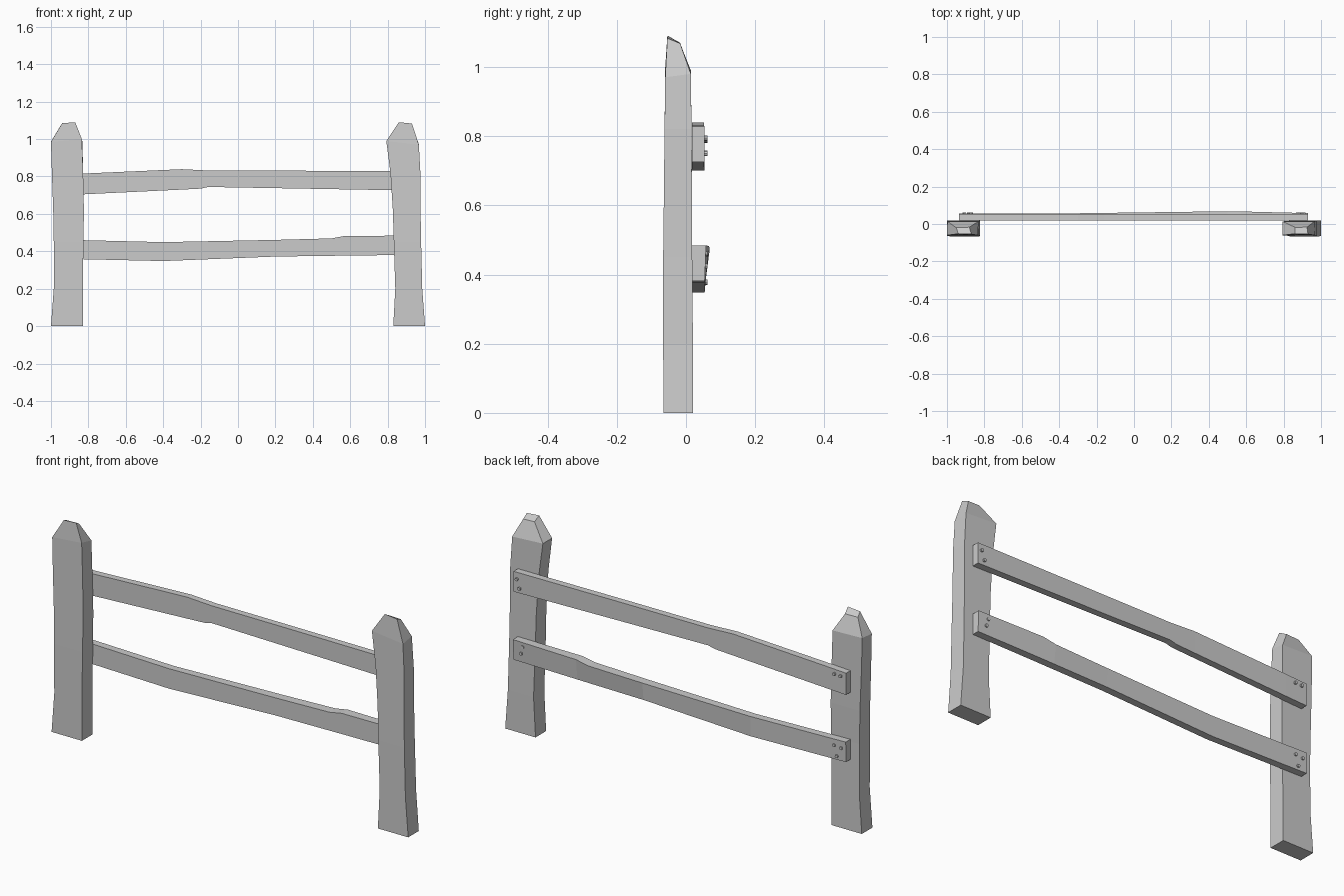
import bpy
import bmesh
from mathutils import Matrix, Vector


def loft(name, rings):
    """Skin a chain of four-cornered rings and cap both ends."""
    bm = bmesh.new()
    loops = [[bm.verts.new(p) for p in ring] for ring in rings]
    for a, b in zip(loops, loops[1:]):
        for i in range(4):
            j = (i + 1) % 4
            bm.faces.new((a[i], a[j], b[j], b[i]))
    bm.faces.new(loops[0][::-1])
    bm.faces.new(loops[-1])
    bmesh.ops.recalc_face_normals(bm, faces=bm.faces)
    finish(name, bm)


def finish(name, bm):
    mesh = bpy.data.meshes.new(name)
    bm.to_mesh(mesh)
    bm.free()
    bpy.context.collection.objects.link(bpy.data.objects.new(name, mesh))


def post(name, sections, shoulder, crown):
    # sections: height, left x, right x, front y, back y
    rings = [[(l, f, z), (r, f, z), (r, b, z), (l, b, z)] for z, l, r, f, b in sections]
    # the hewn top slopes down towards the back
    rings += [shoulder, crown]
    loft(name, rings)


def rail(name, sections):
    # sections: x, bottom z, top z, back y at bottom, back y at top
    loft(name, [[(x, 0.018, lo), (x, yb, lo), (x, yt, hi), (x, 0.018, hi)]
                for x, lo, hi, yb, yt in sections])


# posts
post("left_post",
     [(0, -1.0, -0.83, -0.065, 0.02), (0.2, -0.985, -0.83, -0.065, 0.019),
      (0.45, -0.985, -0.826, -0.066, 0.017), (0.62, -0.988, -0.824, -0.064, 0.018),
      (0.82, -0.995, -0.828, -0.062, 0.016)],
     [(-1.0, -0.06, 0.985), (-0.835, -0.06, 1.0), (-0.832, 0.014, 0.985), (-0.998, 0.014, 0.99)],
     [(-0.94, -0.052, 1.085), (-0.87, -0.054, 1.09), (-0.88, -0.017, 1.07), (-0.95, -0.02, 1.07)])
post("right_post",
     [(0, 0.83, 1.0, -0.065, 0.02), (0.2, 0.841, 0.985, -0.066, 0.02),
      (0.45, 0.833, 0.979, -0.066, 0.018), (0.62, 0.828, 0.976, -0.064, 0.017),
      (0.82, 0.815, 0.975, -0.062, 0.016)],
     [(0.793, -0.06, 0.99), (0.967, -0.06, 0.97), (0.965, 0.014, 0.98), (0.793, 0.014, 0.99)],
     [(0.86, -0.052, 1.09), (0.93, -0.054, 1.083), (0.925, -0.017, 1.068), (0.862, -0.018, 1.07)])

# rails
rail("upper_rail",
     [(-0.935, 0.70, 0.81, 0.053, 0.053), (-0.82, 0.705, 0.816, 0.053, 0.053),
      (-0.3, 0.73, 0.839, 0.052, 0.052), (-0.2, 0.735, 0.834, 0.052, 0.052),
      (-0.16, 0.744, 0.832, 0.052, 0.052), (0.3, 0.736, 0.831, 0.052, 0.052),
      (0.93, 0.725, 0.828, 0.053, 0.053)])
rail("lower_rail",
     [(-0.935, 0.36, 0.462, 0.054, 0.056), (-0.4, 0.348, 0.449, 0.054, 0.056),
      (0.2, 0.372, 0.461, 0.055, 0.064), (0.5, 0.376, 0.469, 0.056, 0.068),
      (0.57, 0.377, 0.482, 0.056, 0.067), (0.93, 0.381, 0.484, 0.054, 0.058)])

# nail heads on the back of the rails
nails = [(0.91, 0.794), (0.895, 0.75), (0.875, 0.46), (0.885, 0.425),
         (-0.87, 0.79), (-0.905, 0.788),
         (-0.87, 0.43), (-0.91, 0.425), (-0.885, 0.378)]
for i, (x, z) in enumerate(nails):
    bm = bmesh.new()
    bmesh.ops.create_cone(
        bm, cap_ends=True, segments=8, radius1=0.008, radius2=0.008, depth=0.018,
        matrix=Matrix.Translation(Vector((x, 0.053, z))) @ Matrix.Rotation(1.5708, 4, 'X'))
    finish(f"nail_{i + 1}", bm)
